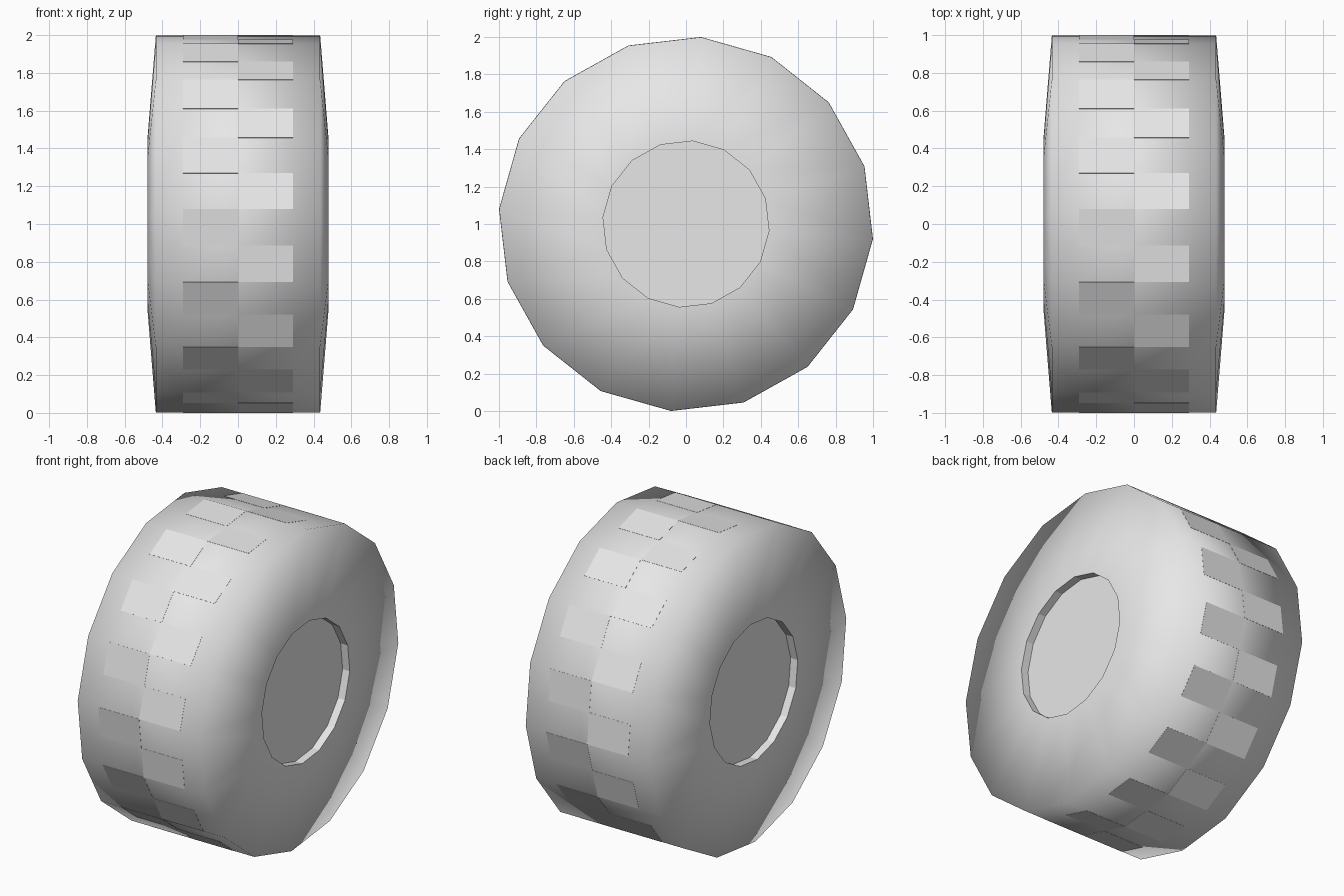
import bpy, bmesh
from math import cos, sin, radians, pi
from mathutils import Matrix, Vector

if "Cube" in bpy.data.objects:
    bpy.data.objects.remove(bpy.data.objects["Cube"], do_unlink=True)

SIDES = 16
STEP = 2 * pi / SIDES
START = radians(-4.6)
RADIUS = 1.002
HUB_RADIUS = 0.445
CENTRE = Vector((0, 0, 1))

rubber = bpy.data.materials.new("wheel_grey")
rubber.use_nodes = True
GREY = (0.8, 0.8, 0.8, 1)
rubber.diffuse_color = GREY
rubber.node_tree.nodes["Principled BSDF"].inputs["Base Color"].default_value = GREY


def rim_point(x, radius, i):
    a = START + i * STEP
    return CENTRE + Vector((x, radius * cos(a), radius * sin(a)))


def finish(bm, name):
    bmesh.ops.recalc_face_normals(bm, faces=bm.faces)
    mesh = bpy.data.meshes.new(name)
    bm.to_mesh(mesh)
    bm.free()
    mesh.materials.append(rubber)
    obj = bpy.data.objects.new(name, mesh)
    bpy.context.collection.objects.link(obj)
    return obj


# Tyre with recessed hubs: rings from the left hub round to the right hub
profile = [(-0.43, HUB_RADIUS), (-0.48, HUB_RADIUS), (-0.435, RADIUS),
           (0.435, RADIUS), (0.48, HUB_RADIUS), (0.43, HUB_RADIUS)]
bm = bmesh.new()
rings = [[bm.verts.new(rim_point(x, r, i)) for i in range(SIDES)] for x, r in profile]
for k, (a, b) in enumerate(zip(rings, rings[1:])):
    for i in range(SIDES):
        j = (i + 1) % SIDES
        face = bm.faces.new((a[i], a[j], b[j], b[i]))
        face.smooth = k in (1, 2, 3)      # hub walls stay faceted
for ring in (rings[0], rings[-1]):        # flat hub discs
    bm.faces.new(ring)
for ring in (rings[0], rings[1], rings[-2], rings[-1]):
    for i in range(SIDES):
        bm.edges.get((ring[i], ring[(i + 1) % SIDES])).smooth = False
finish(bm, "tyre_and_hubs")

# Thin tread blocks, staggered left and right on half of each facet
bm = bmesh.new()
chord = 2 * RADIUS * sin(STEP / 2)
apothem = RADIUS * cos(STEP / 2)
BLOCK_WIDTH = 0.29
for i in range(SIDES):
    turn = Matrix.Translation(CENTRE) @ Matrix.Rotation(START + (i + 0.5) * STEP, 4, "X")
    for side in (-1, 1):
        place = Matrix.Translation((side * BLOCK_WIDTH / 2, apothem, side * chord / 4))
        size = Matrix.Diagonal((BLOCK_WIDTH, 0.002, chord / 2, 1))
        bmesh.ops.create_cube(bm, size=1, matrix=turn @ place @ size)
finish(bm, "tread_blocks")
